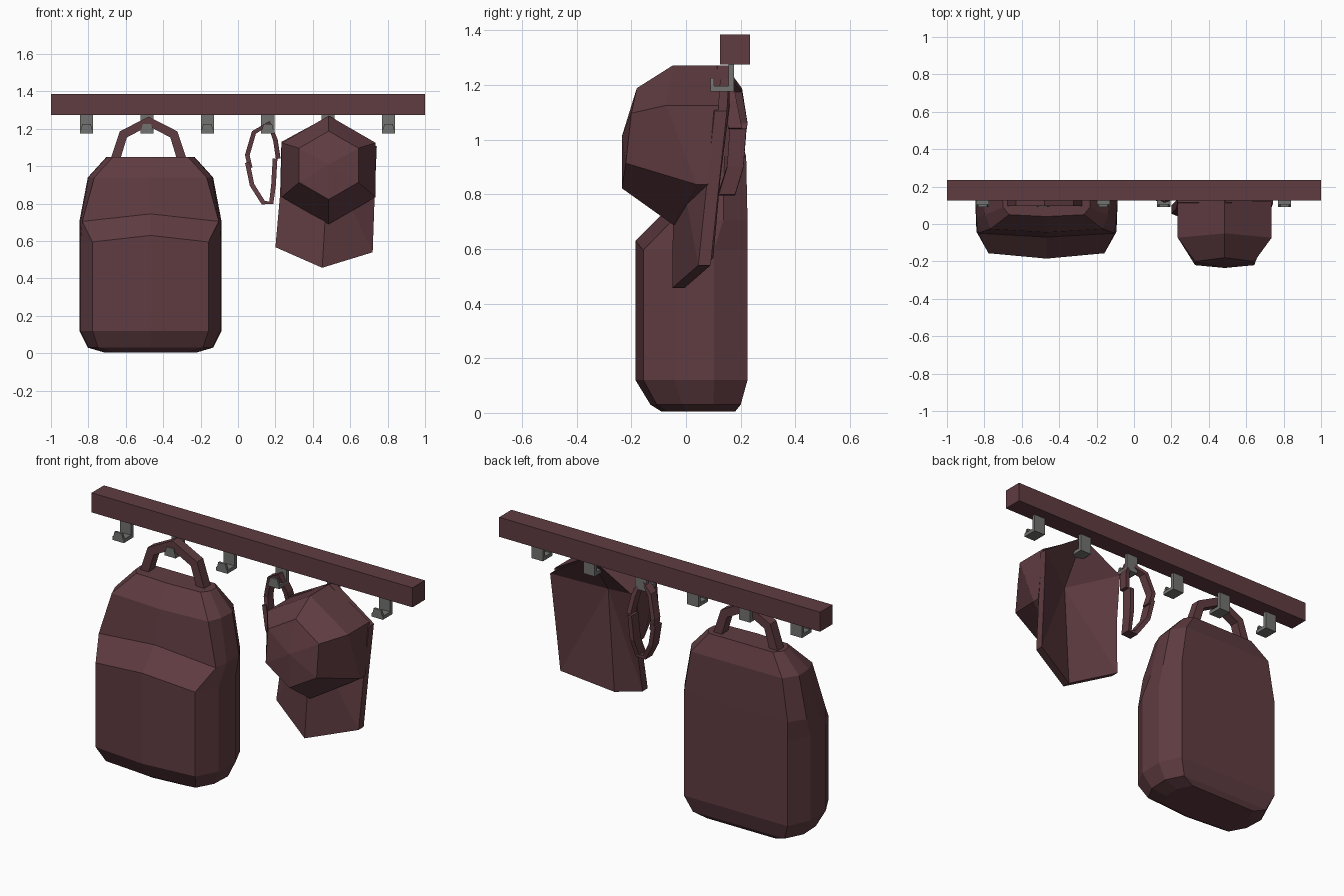
import bpy
import bmesh
import math
from mathutils import Vector

# Remove the default object only
default = bpy.data.objects.get("Cube")
if default:
    bpy.data.objects.remove(default, do_unlink=True)


def make_material(name, red, green, blue):
    material = bpy.data.materials.new(name)
    material.use_nodes = True
    colour = (red, green, blue, 1)
    material.diffuse_color = colour
    shader = next(n for n in material.node_tree.nodes if n.type == 'BSDF_PRINCIPLED')
    shader.inputs["Base Color"].default_value = colour
    return material


maroon = make_material("dusty maroon", .115, .045, .053)
grey = make_material("metal grey", .17, .17, .165)


def finish(name, mesh_builder, material):
    """Clean a bmesh and turn it into a flat shaded object."""
    bmesh.ops.remove_doubles(mesh_builder, verts=mesh_builder.verts, dist=.0005)
    bmesh.ops.recalc_face_normals(mesh_builder, faces=mesh_builder.faces)
    mesh = bpy.data.meshes.new(name)
    mesh_builder.to_mesh(mesh)
    mesh_builder.free()
    mesh.materials.append(material)
    obj = bpy.data.objects.new(name, mesh)
    bpy.context.scene.collection.objects.link(obj)
    return obj


def loft(name, rings, material, capped=True):
    """Skin a list of rings; a ring of identical points becomes a tip."""
    builder = bmesh.new()
    rows = [[builder.verts.new(point) for point in ring] for ring in rings]
    count = len(rows[0])
    for lower, upper in zip(rows, rows[1:]):
        for i in range(count):
            j = (i + 1) % count
            builder.faces.new((lower[i], lower[j], upper[j], upper[i]))
    if capped:
        builder.faces.new(rows[0])
        builder.faces.new(rows[-1])
    return finish(name, builder, material)


def add_box(builder, low, high):
    """Add a box between two corners and return its vertices."""
    verts = bmesh.ops.create_cube(builder, size=1)["verts"]
    for vert in verts:
        vert.co = [high[k] if vert.co[k] > 0 else low[k] for k in range(3)]
    return verts


def band(name, path, width, depth, material):
    """Sweep a flat rectangle along a path, facing the front."""
    points = [Vector(p) for p in path]
    rings = []
    for i, point in enumerate(points):
        before = points[max(i - 1, 0)]
        after = points[min(i + 1, len(points) - 1)]
        along = after - before
        side = Vector((along.z, 0, -along.x)).normalized() * width / 2
        back = Vector((0, depth / 2, 0))
        rings.append([point + side + back, point + side - back,
                      point - side - back, point - side + back])
    return loft(name, rings, material)


# Rail
builder = bmesh.new()
add_box(builder, (-1, .125, 1.275), (1, .235, 1.385))
finish("rail", builder, maroon)

# Hooks: back plate, shelf and tapered front lip
for number in range(6):
    x = -.81 + number * .323
    builder = bmesh.new()
    add_box(builder, (x - .035, .155, 1.18), (x + .035, .175, 1.28))
    add_box(builder, (x - .035, .09, 1.175), (x + .035, .175, 1.195))
    lip = add_box(builder, (x - .035, .09, 1.175), (x + .035, .103, 1.225))
    for vert in lip:
        if vert.co.z > 1.2:
            vert.co.x = x + (vert.co.x - x) * .65
    finish(f"hook_{number + 1}", builder, grey)

# Backpack body: each row is height, half width, front corner, front y, back y, centre rise
pack_x = -.468
rows = [
    (.005, .25, .2, -.09, .18, 0),
    (.03, .335, .28, -.13, .2, 0),
    (.12, .38, .31, -.185, .225, 0),
    (.595, .38, .31, -.185, .225, .035),
    (.705, .38, .365, -.07, .225, .04),
    (.94, .335, .3, -.045, .22, 0),
    (1.05, .235, .2, .04, .18, 0),
]
rings = []
for height, half, corner, front, back, rise in rows:
    deep = back - front
    right = [(corner, front + .07 * deep), (half * .985, front + .35 * deep),
             (half, front + .7 * deep), (half * .85, back)]
    ring = [(pack_x, front, height + rise)]
    ring += [(pack_x + x, y, height) for x, y in right]
    ring += [(pack_x, back, height)]
    ring += [(pack_x - x, y, height) for x, y in reversed(right)]
    rings.append(ring)
loft("backpack_body", rings, maroon)

# Backpack handle
arch = [(-.18, 1.03), (-.135, 1.17), (0, 1.24), (.135, 1.17), (.18, 1.03)]
band("backpack_handle", [(pack_x - .01 + x, .125, z) for x, z in arch], .05, .055, maroon)

# Cap crown: six sided dome facing the front
cap_x = .485


def hexagon(centre_z, radius, depths):
    ring = []
    for i, y in enumerate(depths):
        angle = math.radians(60 * i)
        ring.append((cap_x + radius * math.sin(angle), y,
                     centre_z + radius * math.cos(angle)))
    return ring


loft("cap_crown", [
    [(cap_x, -.235, 1.01)] * 6,
    hexagon(1.005, .183, (-.18, -.2, -.22, -.235, -.22, -.2)),
    hexagon(.98, .29, (-.05, -.073, .04, -.05, .04, -.073)),
    hexagon(.98, .29, (.13, .12, .08, -.03, .08, .12)),
    [(cap_x, -.02, 1.03)] * 6,
], maroon, capped=False)

# Cap brim and hollow back: a folded plate fanned around a sunken middle
outline = [(.49, .16, 1.27), (.742, .15, 1.105), (.73, .12, .825), (.72, .09, .54),
           (.45, -.005, .457), (.2, .1, .567), (.225, .125, .85), (.232, .16, 1.13)]
thick = .045
loft("cap_brim", [
    [(cap_x, -thick, 1.03)] * 8,
    [(x, y - thick, z) for x, y, z in outline],
    outline,
    [(cap_x, 0, 1.03)] * 8,
], maroon, capped=False)

# Loose strap hanging from the fourth hook, in two pieces
band("strap_upper", [(.215, .18, 1.04), (.2, .16, 1.14), (.165, .14, 1.23),
                     (.085, .18, 1.18), (.05, .2, 1.06), (.065, .19, .99)],
     .025, .05, maroon)
band("strap_lower", [(.05, .19, 1.02), (.075, .18, .9), (.135, .15, .805),
                     (.178, .15, .805), (.19, .18, .9), (.198, .19, 1.04)],
     .025, .06, maroon)
